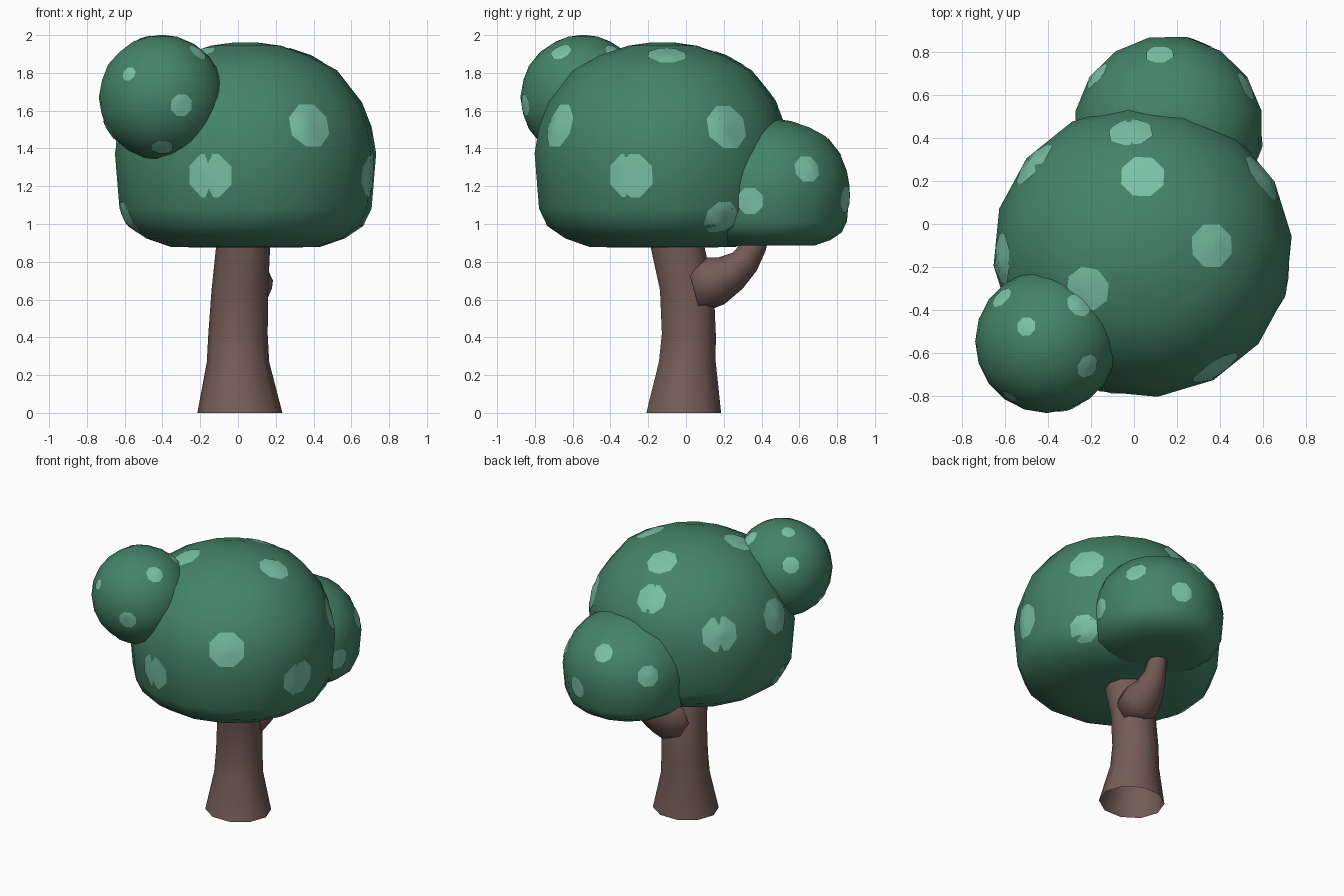
import bpy, bmesh, math
from mathutils import Vector
from mathutils.bvhtree import BVHTree

if "Cube" in bpy.data.objects:
    bpy.data.objects.remove(bpy.data.objects["Cube"])


def material(name, rgb):
    m = bpy.data.materials.new(name)
    lin = [((c / 255 + 0.055) / 1.055) ** 2.4 for c in rgb]
    m.diffuse_color = (*lin, 1)
    m.use_nodes = True
    m.node_tree.nodes["Principled BSDF"].inputs["Base Color"].default_value = m.diffuse_color
    return m


LEAF = material("leaf green", (68, 131, 105))
SPOT = material("pale green", (122, 194, 168))
BARK = material("bark brown", (117, 92, 86))


def finish(bm, name, mat):
    bmesh.ops.recalc_face_normals(bm, faces=bm.faces)
    for f in bm.faces:
        f.smooth = True
    me = bpy.data.meshes.new(name)
    bm.to_mesh(me)
    bm.free()
    me.materials.append(mat)
    ob = bpy.data.objects.new(name, me)
    bpy.context.collection.objects.link(ob)
    return ob


def skin(bm, rings, cap_start=False, cap_end=False):
    rows = [[bm.verts.new(p) for p in r] for r in rings]
    n = len(rows[0])
    for a, b in zip(rows, rows[1:]):
        for i in range(n):
            j = (i + 1) % n
            bm.faces.new((a[i], a[j], b[j], b[i]))
    if cap_start:
        bm.faces.new(rows[0])
    if cap_end:
        bm.faces.new(rows[-1])


# Flat-bottomed crown: radius fraction and height fraction
CROWN = [(0.25, 0), (0.57, 0.003), (0.76, 0.045), (0.9, 0.105), (0.965, 0.19), (1, 0.46),
         (0.965, 0.59), (0.89, 0.71), (0.7, 0.865), (0.5, 0.935), (0.27, 0.985), (0.1, 1)]


def crown(name, cx, cy, rx, ry, z0, z1, turn=0.0, n=16):
    bm = bmesh.new()
    rings = []
    for r, h in CROWN:
        rings.append([(cx + rx * r * math.cos(turn + i * math.tau / n),
                       cy + ry * r * math.sin(turn + i * math.tau / n),
                       z0 + (z1 - z0) * h) for i in range(n)])
    skin(bm, rings, True, True)
    return finish(bm, name, LEAF)


def spots(name, host, centre, radius, places):
    """Thin octagons draped over the host surface."""
    src = bmesh.new()
    src.from_mesh(host.data)
    tree = BVHTree.FromBMesh(src)
    src.free()
    c = Vector(centre)
    bm = bmesh.new()
    for x, y, z, scale in places:
        p, nrm, _, _ = tree.find_nearest(Vector((x, y, z)))
        d = (nrm + (p - c).normalized()).normalized()
        u = d.cross(Vector((0, 0, 1))).normalized()
        v = d.cross(u)

        def drape(q):
            hit, hn, _, _ = tree.ray_cast(q + d * 0.3, -d)
            return (hit if hit else q) + d * 0.005

        rings = []
        for k in (0.12, 0.4, 0.7, 1.0):
            r = radius * scale * k
            rings.append([drape(p + u * r * math.cos(math.tau * (i + .5) / 8)
                                + v * r * math.sin(math.tau * (i + .5) / 8)) for i in range(8)])
        skin(bm, rings, cap_start=True)
    # face every patch outward
    bm.normal_update()
    ob = finish(bm, name, SPOT)
    for f in ob.data.polygons:
        if f.normal.dot(f.center - c) < 0:
            f.flip()
    return ob


# Main crown
main = crown("main_crown", 0.04, -0.125, 0.695, 0.68, 0.875, 1.96, 0.1)
spots("main_crown_spots", main, (0.04, -0.12, 1.35), 0.125, [
    (-0.15, -0.78, 1.255, 1), (0.37, -0.66, 1.515, 1), (0.72, -0.295, 1.255, 1),
    (0.6, 0.22, 1.515, 1), (0.36, -0.1, 1.89, .85), (0.04, 0.22, 1.88, .85),
    (-0.02, 0.445, 1.72, .85), (-0.215, -0.3, 1.9, .85), (-0.495, 0.295, 1.515, 1),
    (-0.62, -0.16, 1.52, 1), (0.61, 0.2, 1.02, .8), (-0.6, -0.25, 1.02, .8)])

# Low crown at the back
back = crown("back_crown", 0.16, 0.44, 0.44, 0.435, 0.885, 1.555, 0.2)
spots("back_crown_spots", back, (0.16, 0.44, 1.18), 0.075, [
    (0.12, 0.79, 1.41, .9), (-0.18, 0.695, 1.28, 1), (0.52, 0.64, 1.29, 1),
    (0.3, 0.86, 1.13, 1), (0.6, 0.33, 1.12, 1)])

# Round ball of leaves, upper front left
bm = bmesh.new()
bmesh.ops.create_icosphere(bm, subdivisions=3, radius=0.332)
bmesh.ops.translate(bm, verts=bm.verts, vec=(-0.405, -0.545, 1.67))
ball = finish(bm, "leaf_ball", LEAF)
spots("leaf_ball_spots", ball, (-0.405, -0.545, 1.67), 0.062, [
    (-0.5, -0.475, 1.98, .75), (-0.57, -0.79, 1.79, .65), (-0.3, -0.85, 1.63, 1),
    (-0.4, -0.74, 1.405, .95), (-0.21, -0.665, 1.92, .95), (-0.255, -0.375, 1.91, 1),
    (-0.615, -0.34, 1.82, .95), (-0.68, -0.58, 1.5, .95)])

# Trunk: centre x, centre y, z, radius x, radius y (open at the ground)
bm = bmesh.new()
rings = []
for cx, cy, z, rx, ry in [(.01, -.012, 0, .225, .208), (0, .007, .27, .165, .158),
                          (0, .015, .42, .157, .15), (.01, .005, .65, .15, .15),
                          (.027, -.045, .88, .143, .15), (.03, -.06, 1.0, .14, .15)]:
    rings.append([(cx + rx * math.cos(i * math.tau / 10), cy + ry * math.sin(i * math.tau / 10), z)
                  for i in range(10)])
skin(bm, rings, cap_end=True)
finish(bm, "trunk", BARK)

# Branch curving up to the back crown: centre y, z, tilt from vertical, radius
bm = bmesh.new()
rings = []
for x, y, z, tilt, r in [(.04, .04, .66, 75, .14), (.05, .15, .7, 66, .135), (.06, .235, .74, 52, .105),
                         (.08, .31, .8, 36, .08), (.1, .36, .88, 22, .065), (.11, .39, .98, 15, .06)]:
    t = math.radians(tilt)
    rings.append([(x + r * math.cos(a), y + r * math.sin(a) * math.cos(t), z - r * math.sin(a) * math.sin(t))
                  for a in (i * math.tau / 8 for i in range(8))])
skin(bm, rings, cap_start=True, cap_end=True)
finish(bm, "branch", BARK)
